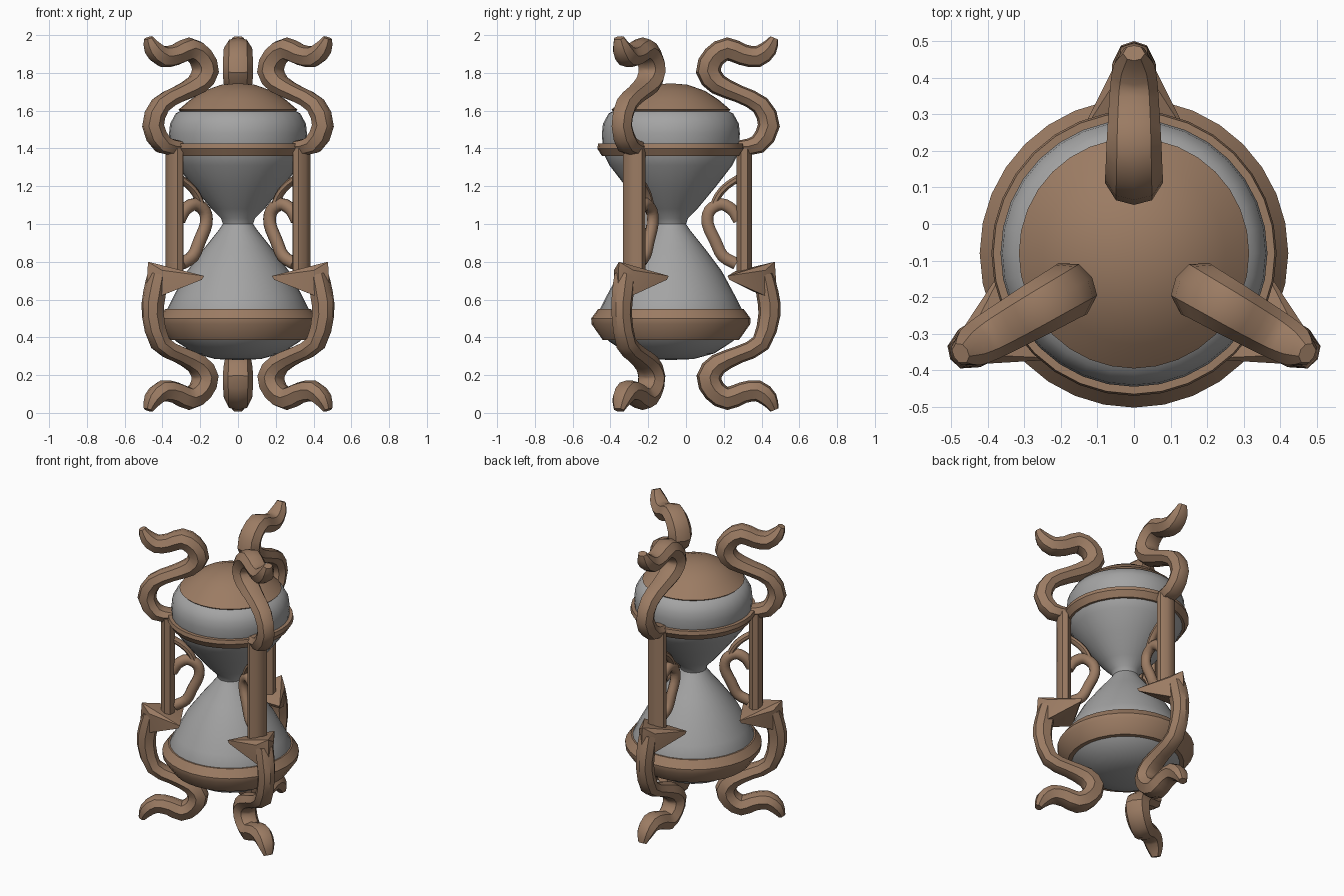
import bpy, bmesh, math
from mathutils import Vector, Matrix

if "Cube" in bpy.data.objects:
    bpy.data.objects.remove(bpy.data.objects["Cube"])

AXIS_Y = -0.08  # vertical axis of the hourglass


def material(name, rgb):
    m = bpy.data.materials.new(name)
    m.diffuse_color = (*rgb, 1)
    m.use_nodes = True
    m.node_tree.nodes["Principled BSDF"].inputs["Base Color"].default_value = m.diffuse_color
    return m


BRONZE = material("brown_bronze", (0.33, 0.20, 0.125))
GLASS = material("grey_glass", (0.37, 0.37, 0.37))


def finish(name, bm, mat, angle=35):
    bmesh.ops.recalc_face_normals(bm, faces=bm.faces)
    me = bpy.data.meshes.new(name)
    bm.to_mesh(me)
    bm.free()
    me.materials.append(mat)
    ob = bpy.data.objects.new(name, me)
    bpy.context.collection.objects.link(ob)
    bpy.ops.object.select_all(action='DESELECT')
    ob.select_set(True)
    bpy.context.view_layer.objects.active = ob
    bpy.ops.object.shade_smooth_by_angle(angle=math.radians(angle))
    return ob


def lathe(name, profile, mat, sides=32, closed=False):
    bm = bmesh.new()
    vs = [bm.verts.new((r, 0, z)) for r, z in profile]
    es = [bm.edges.new(p) for p in zip(vs, vs[1:])]
    if closed:
        es.append(bm.edges.new((vs[-1], vs[0])))
    bmesh.ops.spin(bm, geom=vs + es, cent=(0, 0, 0), axis=(0, 0, 1),
                   angle=math.tau, steps=sides, use_duplicate=False)
    bmesh.ops.remove_doubles(bm, verts=bm.verts, dist=1e-4)
    ob = finish(name, bm, mat)
    ob.location = (0, AXIS_Y, 0)


def spline(pts, sub):
    # Catmull-Rom through points of any dimension
    P = [Vector(p) for p in pts]
    P = [2 * P[0] - P[1]] + P + [2 * P[-1] - P[-2]]
    out = []
    for i in range(1, len(P) - 2):
        a, b, c, d = P[i - 1:i + 3]
        for k in range(sub):
            t = k / sub
            out.append(0.5 * (2 * b + (c - a) * t + (2 * a - 5 * b + 4 * c - d) * t * t
                              + (3 * b - a - 3 * c + d) * t ** 3))
    return out + [P[-2]]


def sweep(bm, pts, section, sub=2):
    # points are (radius, height, half width, half thickness) in the plane x = 0
    path = spline(pts, sub)
    rings = []
    for i, p in enumerate(path):
        d = path[min(i + 1, len(path) - 1)] - path[max(i - 1, 0)]
        d = Vector((d[0], d[1])).normalized()
        rings.append([bm.verts.new((p[2] * u, p[0] - d.y * p[3] * v, p[1] + d.x * p[3] * v))
                      for u, v in section])
    n = len(section)
    for a, b in zip(rings, rings[1:]):
        for i in range(n):
            bm.faces.new((a[i], a[(i + 1) % n], b[(i + 1) % n], b[i]))
    bm.faces.new(rings[0])
    bm.faces.new(rings[-1])


def three(name, build, angle=35):
    # same part on each of the three sides: back, front left, front right
    for side, a in (("back", 0), ("front_left", 120), ("front_right", 240)):
        bm = bmesh.new()
        build(bm)
        ob = finish(side + "_" + name, bm, BRONZE, angle)
        ob.matrix_world = Matrix.Translation((0, AXIS_Y, 0)) @ Matrix.Rotation(math.radians(a), 4, 'Z')


# glass body
glass = [(0.30, 1.60), (0.33, 1.585), (0.36, 1.53), (0.365, 1.48), (0.36, 1.38), (0.325, 1.31), (0.24, 1.2),
         (0.14, 1.08), (0.09, 1.03), (0.08, 1.0), (0.10, 0.97), (0.18, 0.87),
         (0.27, 0.75), (0.34, 0.62), (0.385, 0.53), (0.38, 0.45), (0.33, 0.38),
         (0.23, 0.315), (0.12, 0.285), (0, 0.28)]
lathe("glass_body", glass, GLASS)
# dome lid and the two bands
lathe("dome_lid", [(0, 1.745), (0.09, 1.737), (0.18, 1.705), (0.25, 1.66), (0.315, 1.605), (0.30, 1.59), (0, 1.59)], BRONZE)
lathe("upper_band", [(0.34, 1.425), (0.385, 1.425), (0.39, 1.40), (0.365, 1.36), (0.33, 1.36)], BRONZE, closed=True)
lathe("lower_band", [(0.36, 0.55), (0.385, 0.55), (0.422, 0.50), (0.42, 0.47), (0.36, 0.385), (0.31, 0.385)],
      BRONZE, closed=True)

# curling arms (top) and legs (bottom)
RIDGED = [(1, 0.1), (0.62, 0.85), (0, 1.05), (-0.62, 0.85), (-1, 0.1), (-0.65, -0.8), (0, -1), (0.65, -0.8)]
CURL = [(0.475, 1.63, 0.06, 0.05), (0.36, 1.69, 0.065, 0.045), (0.25, 1.74, 0.075, 0.055),
        (0.20, 1.81, 0.08, 0.065), (0.23, 1.885, 0.078, 0.06), (0.30, 1.925, 0.075, 0.06),
        (0.38, 1.895, 0.07, 0.055), (0.46, 1.885, 0.065, 0.055), (0.52, 1.93, 0.055, 0.045),
        (0.548, 1.985, 0.03, 0.022)]
BELLY = (0.52, 1.52, 0.055, 0.057)
UPPER = [(0.36, 1.405, 0.06, 0.035), (0.46, 1.42, 0.065, 0.05), BELLY] + CURL
LOWER = [(0.49, 1.27, 0.06, 0.05), (0.51, 1.37, 0.06, 0.058), (0.52, 1.48, 0.055, 0.057)] + CURL
three("top_arm", lambda bm: sweep(bm, UPPER, RIDGED))
three("leg", lambda bm: sweep(bm, [(r, 2 - z, w, h) for r, z, w, h in LOWER], RIDGED))


# pointed leaf on top of each leg
def leaf(bm):
    pts = [(0, 0.55, 0.80), (0, 0.42, 0.735), (0, 0.34, 0.75), (0, 0.56, 0.66), (0, 0.36, 0.68)]
    for s in (-1, 1):
        pts += [(s * 0.16, 0.30, 0.725), (s * 0.155, 0.31, 0.705), (s * 0.06, 0.50, 0.755), (s * 0.05, 0.50, 0.62),
                (s * 0.05, 0.44, 0.64)]
    for p in pts:
        bm.verts.new(p)
    hull = bmesh.ops.convex_hull(bm, input=bm.verts)
    inner = [v for v in hull["geom_interior"] if isinstance(v, bmesh.types.BMVert)]
    bmesh.ops.delete(bm, geom=inner, context='VERTS')


three("leaf", leaf, 25)

# upright posts
OCT = [(math.cos(math.tau * (i + 0.5) / 8) * 1.05, math.sin(math.tau * (i + 0.5) / 8) * 1.05) for i in range(8)]
three("post", lambda bm: sweep(bm, [(0.388, 0.71, 0.06, 0.042), (0.388, 1.40, 0.06, 0.042)], OCT, 1), 50)

# scrolled handles between posts and neck
LOOP = [(0.345, 0.79), (0.275, 0.83), (0.235, 0.91), (0.195, 1.0), (0.205, 1.07), (0.265, 1.105),
        (0.325, 1.075), (0.36, 1.02)]
BRANCH = [(0.37, 1.25), (0.30, 1.205), (0.25, 1.15), (0.215, 1.07)]


def handle(bm):
    sweep(bm, [(r, z, 0.03, 0.033) for r, z in LOOP], OCT, 3)
    sweep(bm, [(r, z, 0.025, 0.02) for r, z in BRANCH], OCT, 3)


three("scroll_handle", handle, 50)
